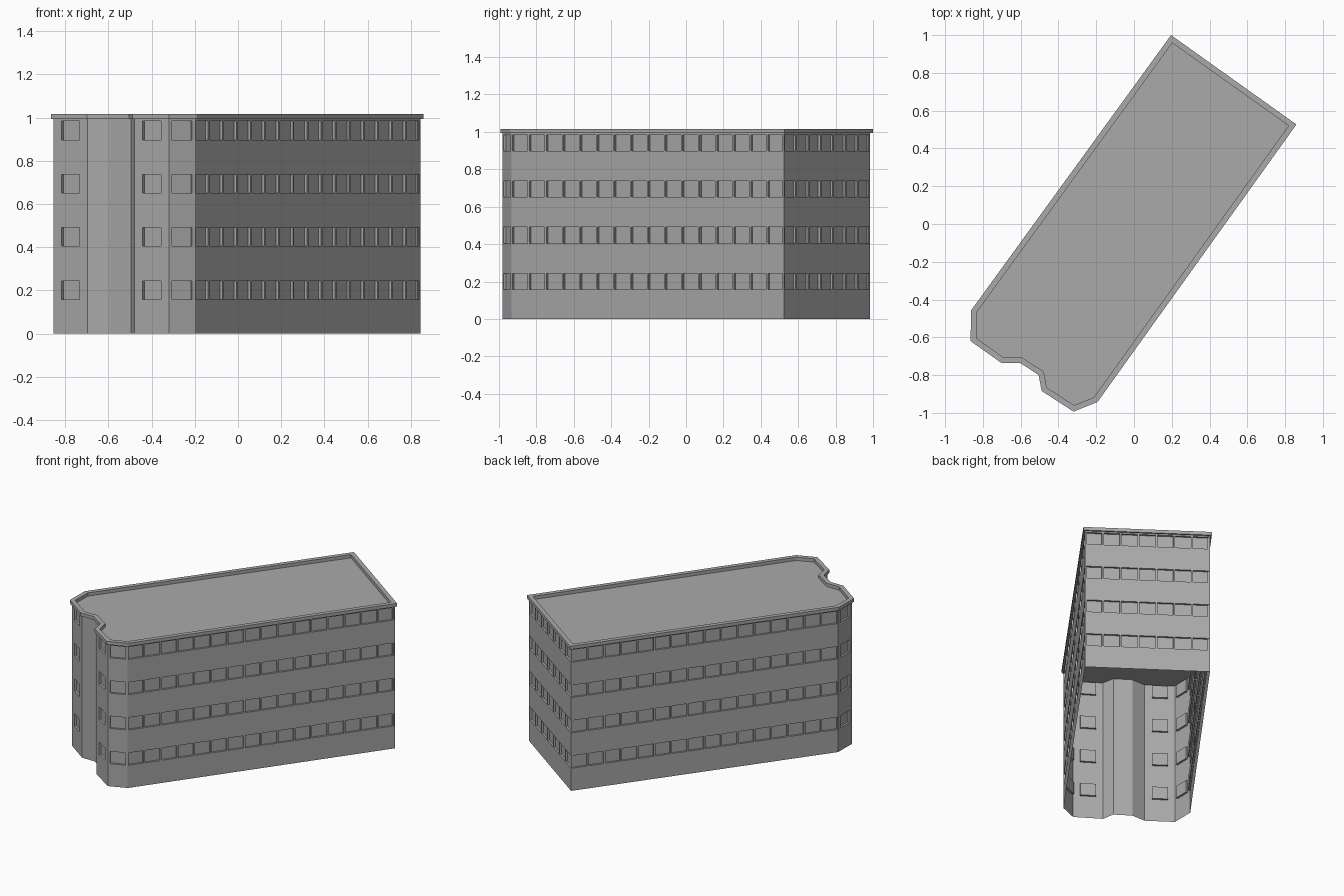
import bpy
import bmesh
from mathutils import Vector

if "Cube" in bpy.data.objects:
    bpy.data.objects.remove(bpy.data.objects["Cube"], do_unlink=True)

# Eave outline, counter-clockwise, with the window count of the wall that starts at each corner
OUTLINE = [
    ((0.196, 1.0), 16), ((-0.863, -0.458), 1), ((-0.865, -0.62), 1),
    ((-0.70, -0.737), 0), ((-0.60, -0.737), 0), ((-0.505, -0.80), 0),
    ((-0.489, -0.884), 1), ((-0.32, -0.993), 1), ((-0.193, -0.942), 16),
    ((0.86, 0.527), 7),
]
EAVE_Z, TOP_Z = 0.993, 1.016
OVERHANG, RIM = 0.011, 0.03
WINDOW_W, WINDOW_H, DEPTH = 0.101, 0.086, 0.014
SILL, STOREY, STOREYS = 0.158, 0.2465, 4

corners = [Vector(p) for p, _ in OUTLINE]
counts = [n for _, n in OUTLINE]


def inset(points, d):
    """Move every side of a counter-clockwise polygon inward by d."""
    result = []
    for i, p in enumerate(points):
        a = (p - points[i - 1]).normalized()
        b = (points[(i + 1) % len(points)] - p).normalized()
        na, nb = Vector((-a.y, a.x)), Vector((-b.y, b.x))
        result.append(p + (na + nb) * d / (1 + na.dot(nb)))
    return result


def finish(bm, name, material):
    bmesh.ops.remove_doubles(bm, verts=bm.verts, dist=0.0001)
    mesh = bpy.data.meshes.new(name)
    bm.to_mesh(mesh)
    bm.free()
    mesh.materials.append(material)
    obj = bpy.data.objects.new(name, mesh)
    bpy.context.collection.objects.link(obj)
    return obj


def face(bm, points):
    return bm.faces.new([bm.verts.new(p) for p in points])


grey = bpy.data.materials.new("plain_grey")
grey.use_nodes = True
colour = (0.4, 0.4, 0.4, 1)
grey.diffuse_color = colour
grey.node_tree.nodes["Principled BSDF"].inputs["Base Color"].default_value = colour

# Walls: a grid on each side, with the window cells pushed inward
bm = bmesh.new()
wall = inset(corners, OVERHANG)
rows = [0]
for s in range(STOREYS):
    rows += [SILL + s * STOREY, SILL + s * STOREY + WINDOW_H]
rows.append(EAVE_Z)

for i, start in enumerate(wall):
    end = wall[(i + 1) % len(wall)]
    length = (end - start).length
    along = (end - start).normalized()
    inward = Vector((-along.y, along.x, 0)) * DEPTH
    cols = [0]
    for k in range(counts[i]):
        middle = (k + 0.5) * length / counts[i]
        cols += [middle - WINDOW_W / 2, middle + WINDOW_W / 2]
    cols.append(length)
    levels = rows if counts[i] else [0, EAVE_Z]
    for c in range(len(cols) - 1):
        for r in range(len(levels) - 1):
            quad = []
            for u, z in ((cols[c], levels[r]), (cols[c + 1], levels[r]),
                         (cols[c + 1], levels[r + 1]), (cols[c], levels[r + 1])):
                p = start + along * u
                quad.append(Vector((p.x, p.y, z)))
            if c % 2 and r % 2:
                pane = [q + inward for q in quad]
                face(bm, pane)
                for j in range(4):
                    n = (j + 1) % 4
                    face(bm, [quad[j], quad[n], pane[n], pane[j]])
            else:
                face(bm, quad)
finish(bm, "walls_with_windows", grey)

# Parapet: a rectangular section run around the outline
bm = bmesh.new()
inner = inset(corners, RIM)
section = [(corners, EAVE_Z), (corners, TOP_Z), (inner, TOP_Z), (inner, EAVE_Z)]
rings = [[bm.verts.new((p.x, p.y, z)) for p in ring] for ring, z in section]
for k in range(4):
    low, high = rings[k], rings[(k + 1) % 4]
    for i in range(len(low)):
        n = (i + 1) % len(low)
        bm.faces.new([low[i], low[n], high[n], high[i]])
finish(bm, "parapet", grey)

# Flat roof inside the parapet
bm = bmesh.new()
face(bm, [(p.x, p.y, EAVE_Z) for p in inner])
finish(bm, "roof", grey)
